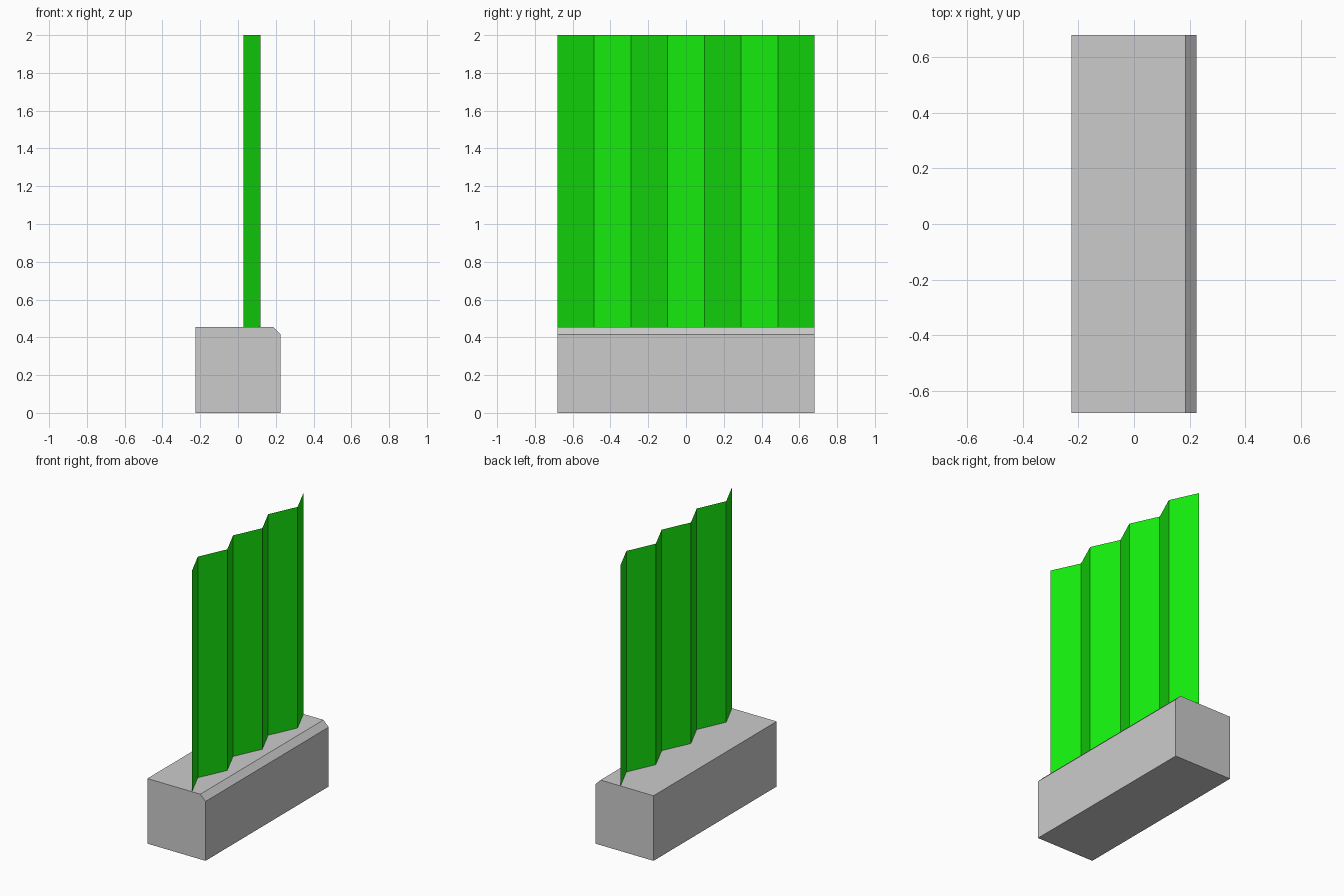
import bpy

if "Cube" in bpy.data.objects:
    bpy.data.objects.remove(bpy.data.objects["Cube"])


def make_object(name, verts, faces):
    mesh = bpy.data.meshes.new(name)
    mesh.from_pydata(verts, [], faces)
    mesh.update()
    obj = bpy.data.objects.new(name, mesh)
    bpy.context.collection.objects.link(obj)
    return obj


HALF_LEN = 0.68
BASE_TOP = 0.455

# Base block: chamfered profile extruded along y
profile = [(-0.225, 0), (0.225, 0), (0.225, 0.415), (0.185, BASE_TOP), (-0.225, BASE_TOP)]
n = len(profile)
verts = [(x, y, z) for y in (-HALF_LEN, HALF_LEN) for x, z in profile]
faces = [tuple(range(n)), tuple(reversed(range(n, 2 * n)))]
faces += [(i, i + n, (i + 1) % n + n, (i + 1) % n) for i in range(n)]
make_object("base_block", verts, faces)

# Corrugated sheet: zigzag path raised from the block top
ys = [-0.68, -0.487, -0.29, -0.097, 0.097, 0.29, 0.487, 0.68]
path = [(0.12 if i % 2 == 0 else 0.03, y) for i, y in enumerate(ys)]
k = len(path)
verts = [(x, y, z) for z in (BASE_TOP, 2.0) for x, y in path]
faces = [(i, i + 1, i + 1 + k, i + k) for i in range(k - 1)]
sheet = make_object("corrugated_sheet", verts, faces)

green = bpy.data.materials.new("green")
green.diffuse_color = (0.008, 0.85, 0.004, 1)
green.use_nodes = True
green.node_tree.nodes["Principled BSDF"].inputs["Base Color"].default_value = green.diffuse_color
sheet.data.materials.append(green)
# consistent outward normals for the closed base
import bmesh
base = bpy.data.objects["base_block"].data
bm = bmesh.new()
bm.from_mesh(base)
bmesh.ops.recalc_face_normals(bm, faces=bm.faces)
bm.to_mesh(base)
bm.free()
